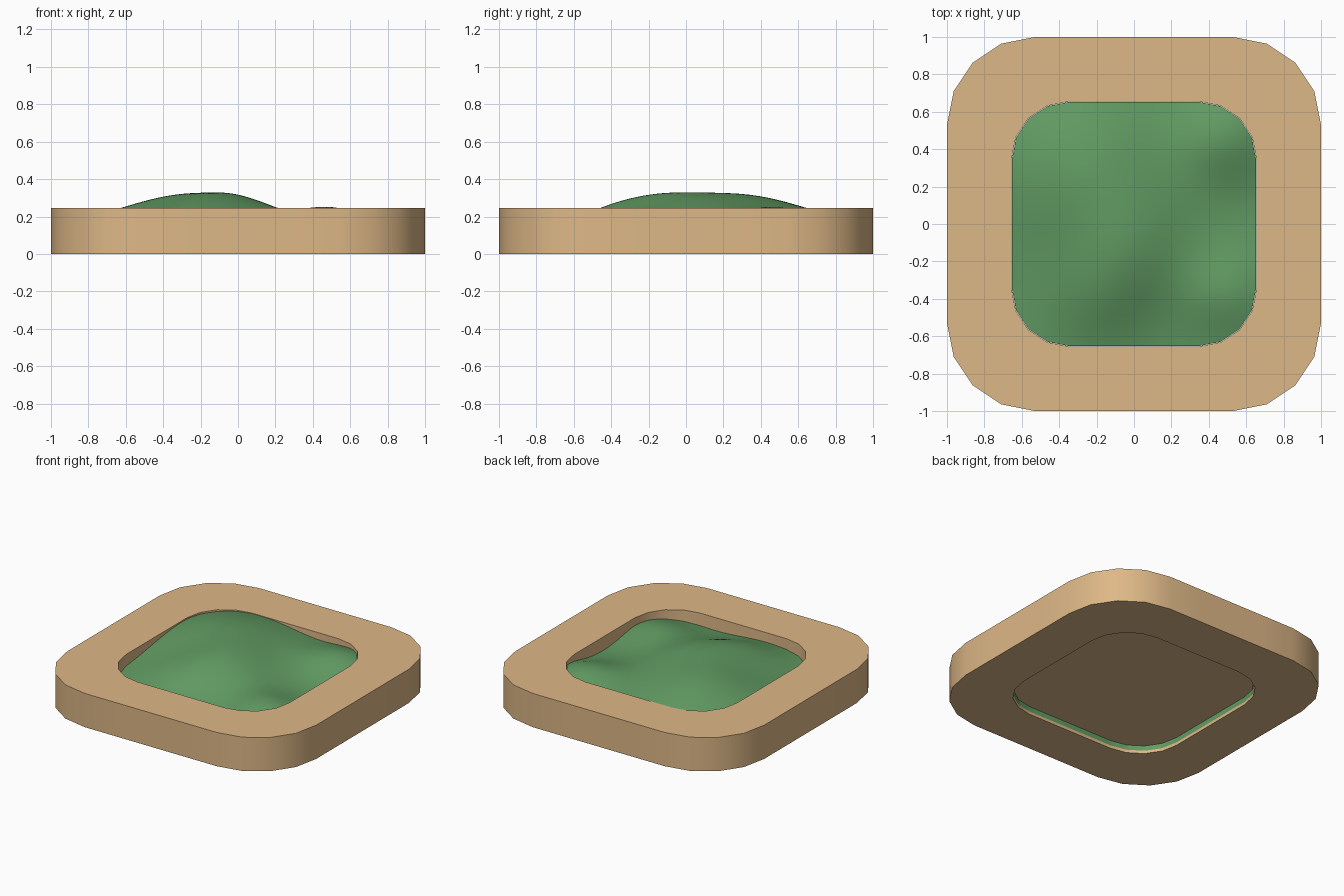
import bpy, bmesh, math

cube = bpy.data.objects.get("Cube")
if cube:
    bpy.data.objects.remove(cube, do_unlink=True)


def material(name, rgb):
    m = bpy.data.materials.new(name)
    m.use_nodes = True
    m.diffuse_color = (*rgb, 1)
    bsdf = next(n for n in m.node_tree.nodes if n.type == "BSDF_PRINCIPLED")
    bsdf.inputs["Base Color"].default_value = (*rgb, 1)
    bsdf.inputs["Roughness"].default_value = 0.9
    return m


wood = material("tan wood", (0.73, 0.48, 0.242))
grass = material("grass green", (0.122, 0.333, 0.125))


def rounded_square(half, splits=1):
    """Rounded square outline: four-segment corners, sides cut into splits."""
    radius = half * 0.47
    c = half - radius
    corners = []
    for q in range(4):
        a0 = q * math.pi / 2
        cx = c if q in (0, 3) else -c
        cy = c if q in (0, 1) else -c
        for i in range(5):
            a = a0 + i * math.pi / 8
            corners.append((cx + radius * math.cos(a), cy + radius * math.sin(a)))
    points = []
    for i, (x, y) in enumerate(corners):
        nx, ny = corners[(i + 1) % len(corners)]
        n = splits * 4 if i % 5 == 4 else splits
        points += [(x + (nx - x) * k / n, y + (ny - y) * k / n) for k in range(n)]
    return points


def ring(bm, outline, z):
    return [bm.verts.new((x, y, z)) for x, y in outline]


def bridge(bm, a, b):
    for i in range(len(a)):
        j = (i + 1) % len(a)
        bm.faces.new((a[i], a[j], b[j], b[i]))


def finish(name, bm, mat):
    bmesh.ops.recalc_face_normals(bm, faces=bm.faces)
    mesh = bpy.data.meshes.new(name)
    bm.to_mesh(mesh)
    bm.free()
    mesh.materials.append(mat)
    obj = bpy.data.objects.new(name, mesh)
    bpy.context.collection.objects.link(obj)
    bpy.ops.object.select_all(action="DESELECT")
    obj.select_set(True)
    bpy.context.view_layer.objects.active = obj
    bpy.ops.object.shade_smooth_by_angle(angle=math.radians(35))
    return obj


# Frame: thick rounded square with an open middle
TOP, HOLE = 0.245, 0.655
bm = bmesh.new()
outer, inner = rounded_square(1.0), rounded_square(HOLE)
loops = [ring(bm, outer, 0), ring(bm, outer, TOP), ring(bm, inner, TOP), ring(bm, inner, 0)]
for k in range(4):
    bridge(bm, loops[k], loops[(k + 1) % 4])
finish("frame", bm, wood)

# Floor: thin recessed plate closing the opening
bm = bmesh.new()
plate = rounded_square(HOLE - 0.004)
low, high = ring(bm, plate, 0.055), ring(bm, plate, 0.085)
bridge(bm, low, high)
bm.faces.new(low)
bm.faces.new(high)
finish("floor", bm, wood)

# Terrain: rolling hills, each given as x, y, height, spread
HILLS = [
    (-0.28, 0.30, 0.175, 0.36),
    (0.00, -0.14, 0.10, 0.24),
    (-0.22, -0.40, 0.065, 0.20),
    (0.50, 0.47, 0.10, 0.18),
    (0.50, -0.38, 0.08, 0.17),
]


def height(x, y):
    return 0.135 + sum(h * math.exp(-((x - cx) ** 2 + (y - cy) ** 2) / (2 * s * s))
                       for cx, cy, h, s in HILLS)


bm = bmesh.new()
edge = rounded_square(HOLE - 0.002, 4)
STEPS = 24
centre = bm.verts.new((0, 0, height(0, 0)))
previous = None
for k in range(1, STEPS + 1):
    t = k / STEPS
    current = [bm.verts.new((x * t, y * t, height(x * t, y * t))) for x, y in edge]
    if previous:
        bridge(bm, previous, current)
    else:
        for i in range(len(current)):
            bm.faces.new((centre, current[i], current[(i + 1) % len(current)]))
    previous = current
# Skirt down past the floor
bridge(bm, previous, ring(bm, edge, 0.02))
finish("terrain", bm, grass)
